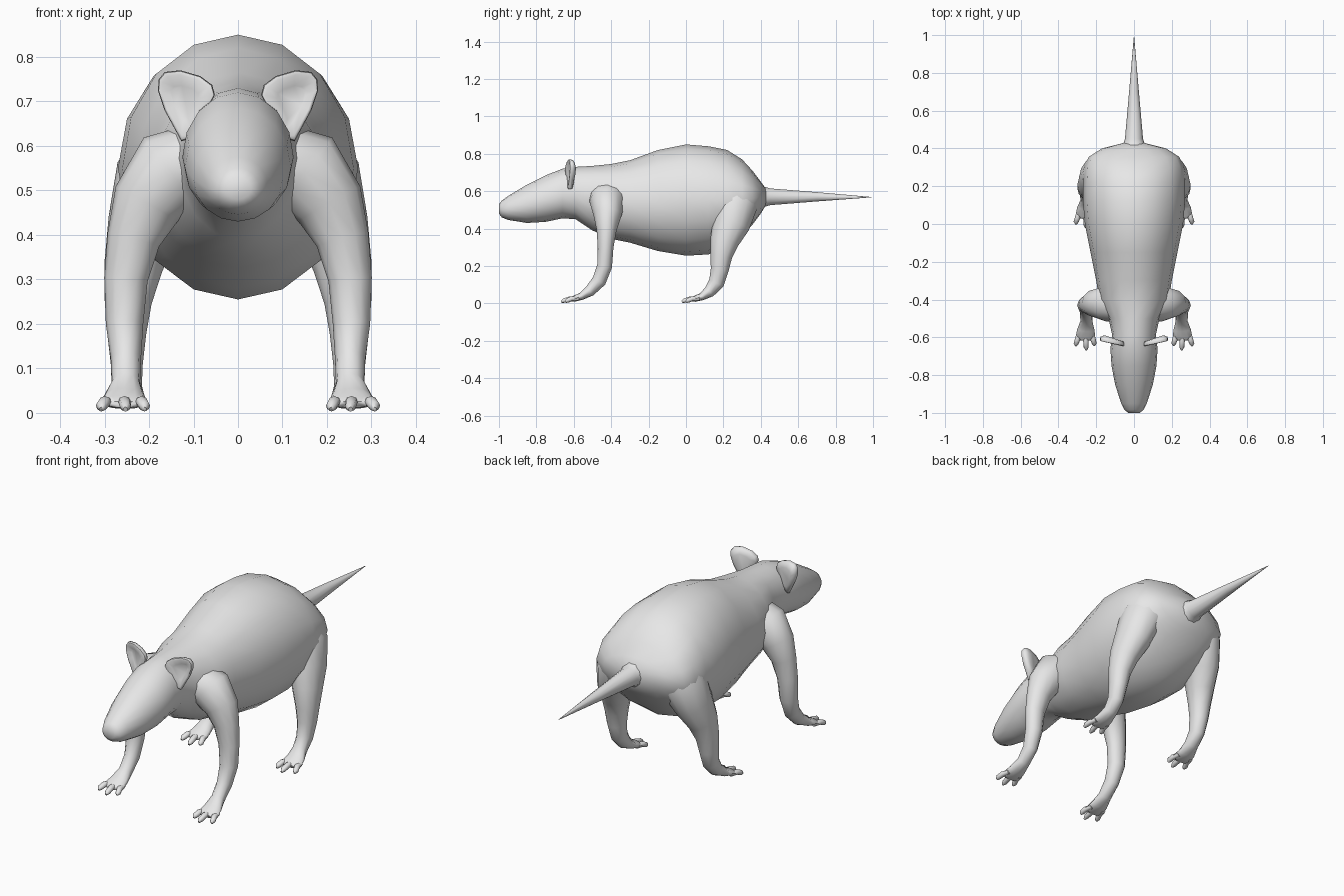
import bpy
import bmesh
import math
from mathutils import Vector

if "Cube" in bpy.data.objects:
    bpy.data.objects.remove(bpy.data.objects["Cube"], do_unlink=True)

grey = bpy.data.materials.new("soft grey")
grey.use_nodes = True
grey.diffuse_color = (0.8, 0.8, 0.8, 1)
grey.node_tree.nodes["Principled BSDF"].inputs["Base Color"].default_value = grey.diffuse_color


def loft(name, rings, side=1):
    """Skin a list of equally sized rings, close both ends and shade smooth."""
    bm = bmesh.new()
    loops = [[bm.verts.new((p.x * side, p.y, p.z)) for p in ring] for ring in rings]
    count = len(loops[0])
    for a, b in zip(loops, loops[1:]):
        for i in range(count):
            j = (i + 1) % count
            bm.faces.new((a[i], a[j], b[j], b[i]))
    bm.faces.new(loops[0])
    bm.faces.new(loops[-1])
    bmesh.ops.recalc_face_normals(bm, faces=bm.faces)
    mesh = bpy.data.meshes.new(name)
    bm.to_mesh(mesh)
    bm.free()
    mesh.materials.append(grey)
    obj = bpy.data.objects.new(name, mesh)
    bpy.context.collection.objects.link(obj)
    bpy.ops.object.select_all(action="DESELECT")
    obj.select_set(True)
    bpy.context.view_layer.objects.active = obj
    bpy.ops.object.shade_smooth_by_angle(angle=math.radians(60))
    return obj


def trunk_ring(y, width, top, middle, bottom, sides=16):
    """Upright ring made of two half ellipses meeting at the widest height."""
    ring = []
    for i in range(sides):
        a = math.tau * i / sides
        c = math.cos(a)
        rise = (top - middle) if c > 0 else (middle - bottom)
        ring.append(Vector((width * math.sin(a), y, middle + rise * c)))
    return ring


def tube(name, stations, side=1, sides=12):
    """Elliptical tube along a path; each station is x, y, z, width, depth."""
    path = [Vector(s[:3]) for s in stations]
    rings = []
    for k, (x, y, z, width, depth) in enumerate(stations):
        t = (path[min(k + 1, len(path) - 1)] - path[max(k - 1, 0)]).normalized()
        across = Vector((1, 0, 0))
        across = (across - t * t.dot(across)).normalized()
        up = across.cross(t)
        angles = [math.tau * i / sides for i in range(sides)]
        rings.append([path[k] + across * width * math.cos(a) + up * depth * math.sin(a)
                      for a in angles])
    return loft(name, rings, side)


# Head, neck and trunk: y, half width, top, widest height, bottom
sections = [
    (-1.0, .03, .53, .505, .48), (-.985, .05, .55, .5, .46),
    (-.95, .068, .575, .505, .446), (-.85, .1, .635, .525, .43),
    (-.75, .119, .685, .55, .436), (-.66, .125, .72, .575, .455),
    (-.59, .115, .73, .58, .45), (-.5, .135, .735, .57, .39),
    (-.4, .185, .745, .55, .345), (-.3, .2, .765, .53, .325),
    (-.15, .23, .82, .53, .28), (0, .26, .85, .55, .255),
    (.12, .27, .84, .55, .262), (.22, .27, .82, .55, .3),
    (.3, .265, .77, .55, .36), (.355, .24, .71, .56, .42),
    (.4, .17, .65, .57, .48), (.43, .05, .61, .57, .53),
]
loft("body_and_head", [trunk_ring(*s) for s in sections])

# Tail
tube("tail", [(0, .36, .57, .1, .1), (0, .41, .57, .062, .06),
              (0, .45, .57, .048, .047), (0, .7, .57, .026, .026),
              (0, .992, .568, .001, .001)], sides=10)

front_leg = [
    (.09, -.42, .56, .09, .1), (.15, -.42, .54, .1, .095),
    (.205, -.42, .47, .08, .075), (.235, -.425, .39, .06, .053),
    (.252, -.43, .3, .049, .042), (.255, -.435, .2, .042, .04),
    (.252, -.465, .12, .034, .038), (.252, -.515, .066, .032, .03),
    (.255, -.56, .038, .046, .02), (.257, -.6, .024, .052, .016),
    (.257, -.615, .019, .035, .008),
]
hind_leg = [
    (.13, .27, .6, .1, .11), (.175, .265, .52, .105, .115),
    (.212, .24, .42, .082, .1), (.235, .205, .33, .066, .077),
    (.247, .188, .25, .053, .058), (.25, .18, .18, .044, .048),
    (.25, .163, .11, .036, .042), (.25, .125, .063, .034, .032),
    (.255, .085, .036, .046, .02), (.257, .045, .024, .052, .016),
    (.257, .03, .019, .035, .008),
]
# Toe placement: sideways offset at the root and the tip, and reach
toes = {"inner": (-.034, -.047, .048), "middle": (0, -.004, .072), "outer": (.034, .05, .05)}

# Ear outline in x and z, running around the rim from the inner base
ear_outline = [(.052, .715), (.058, .737), (.085, .757), (.13, .77), (.165, .766),
               (.178, .75), (.18, .725), (.165, .68), (.127, .61), (.1, .62)]


def ear_ring(scale, offset):
    middle = Vector((.122, 0, .7))
    ring = []
    for x, z in ear_outline:
        lean = -.635 + (x - .05) * .2
        p = middle + (Vector((x, 0, z)) - middle) * scale
        ring.append(Vector((p.x, lean + offset, p.z)))
    return ring


for side, label in ((1, "left"), (-1, "right")):
    for name, leg, end in (("front", front_leg, -.595), ("hind", hind_leg, .05)):
        tube(f"{label}_{name}_leg", leg, side)
        # Toes arch from the foot and taper to the ground
        for toe, (root, tip, reach) in toes.items():
            x = .257
            tube(f"{label}_{name}_{toe}_toe", [
                (x + root, end + .02, .024, .012, .01),
                (x + (root + tip) / 2, end - reach * .35, .025, .014, .013),
                (x + tip, end - reach * .8, .015, .013, .012),
                (x + tip, end - reach, .008, .005, .006)], side, sides=8)
    # Ear: rounded rim with a slightly hollow front
    loft(f"{label}_ear", [ear_ring(.5, 0), ear_ring(.85, -.012), ear_ring(.97, -.01),
                          ear_ring(1, 0), ear_ring(.94, .012), ear_ring(.6, .02)], side)
